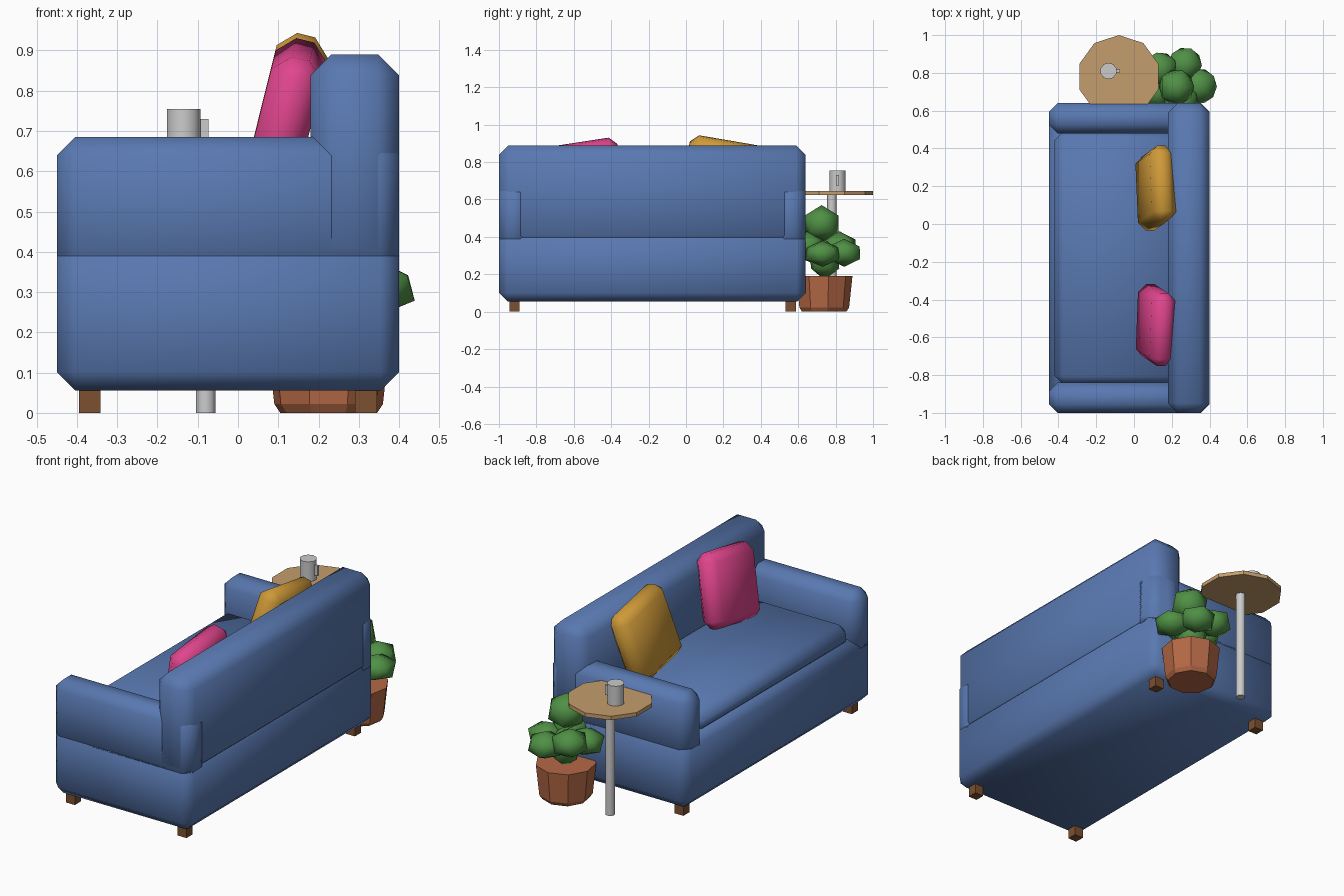
import bpy, math

if "Cube" in bpy.data.objects:
    bpy.data.objects.remove(bpy.data.objects["Cube"])

def mat(name, r, g, b):
    m = bpy.data.materials.new(name)
    m.diffuse_color = (r, g, b, 1)
    m.use_nodes = True
    m.node_tree.nodes["Principled BSDF"].inputs["Base Color"].default_value = m.diffuse_color
    return m

BLUE = mat("blue_fabric", 0.10, 0.19, 0.44)
PINK = mat("pink_fabric", 0.75, 0.06, 0.27)
GOLD = mat("gold_fabric", 0.62, 0.32, 0.04)
WOOD = mat("dark_wood", 0.20, 0.08, 0.03)
TOP = mat("light_wood", 0.55, 0.34, 0.15)
CLAY = mat("clay", 0.46, 0.14, 0.06)
LEAF = mat("leaf", 0.08, 0.28, 0.06)

def finish(name, material, smooth=None):
    o = bpy.context.object
    o.name = name
    if material:
        o.data.materials.append(material)
    if smooth:
        bpy.ops.object.shade_smooth_by_angle(angle=math.radians(smooth))
    return o

def box(name, lo, hi, material, bevel=0.0, rot=(0, 0, 0)):
    """Box between two corners, with an optional one-step soft chamfer."""
    bpy.ops.mesh.primitive_cube_add(
        size=1, location=[(a + b) / 2 for a, b in zip(lo, hi)],
        rotation=[math.radians(a) for a in rot])
    bpy.context.object.scale = [b - a for a, b in zip(lo, hi)]
    bpy.ops.object.transform_apply(location=False, rotation=False, scale=True)
    o = finish(name, material)
    if bevel:
        m = o.modifiers.new("chamfer", 'BEVEL')
        m.width, m.segments = bevel, 1
        bpy.ops.object.modifier_apply(modifier=m.name)
        bpy.ops.object.shade_smooth_by_angle(angle=math.radians(60))
    return o

def cyl(name, x, y, z0, z1, r, sides, material=None, r_top=None, turn=0, smooth=None):
    bpy.ops.mesh.primitive_cone_add(
        vertices=sides, radius1=r, radius2=r if r_top is None else r_top,
        depth=z1 - z0, location=(x, y, (z0 + z1) / 2), rotation=(0, 0, math.radians(turn)))
    return finish(name, material, smooth)

# Sofa body
box("sofa_base", (-0.45, -1, 0.055), (0.40, 0.64, 0.435), BLUE, 0.046)
box("sofa_back", (0.18, -1, 0.355), (0.40, 0.64, 0.89), BLUE, 0.052)
for side, y in (("right", -1.0), ("left", 0.48)):
    box(side + "_arm", (-0.45, y, 0.335), (0.40, y + 0.16, 0.685), BLUE, 0.046)
box("seat_cushion", (-0.42, -0.85, 0.40), (0.22, 0.49, 0.525), BLUE, 0.045)

# Sofa feet
for x in (-0.368, 0.318):
    for y in (-0.918, 0.56):
        box("foot", (x - 0.027, y - 0.027, 0), (x + 0.027, y + 0.027, 0.07), WOOD)

# Leaning throw pillows
def pillow(name, x, y, z, size, roll, material):
    h = size / 2
    box(name, (x - 0.065, y - h, z - h), (x + 0.065, y + h, z + h), material,
        0.042, (roll, 14, 0))

pillow("pink_pillow", 0.115, -0.535, 0.715, 0.39, 9, PINK)
pillow("gold_pillow", 0.115, 0.19, 0.72, 0.40, -10, GOLD)

# Side table
cyl("table_post", -0.08, 0.78, 0, 0.63, 0.025, 10, smooth=40)
cyl("table_top", -0.08, 0.78, 0.623, 0.645, 0.22, 10, TOP)

# Mug with handle
cyl("mug", -0.135, 0.81, 0.645, 0.755, 0.044, 10, smooth=40)
box("mug_handle", (-0.10, 0.803, 0.675), (-0.073, 0.817, 0.73), None)

# Plant pot: tapered wall over a chamfered foot
cyl("pot_foot", 0.225, 0.735, 0, 0.022, 0.122, 9, CLAY, 0.137, smooth=30)
cyl("pot", 0.225, 0.735, 0.022, 0.19, 0.137, 9, CLAY, 0.155, smooth=30)

# Foliage: faceted clumps, flattened around a taller crown
clumps = [(0.225, 0.725, 0.47, 0.105, 0.10), (0.345, 0.73, 0.31, 0.105, 0.07),
          (0.27, 0.845, 0.315, 0.10, 0.075), (0.14, 0.82, 0.35, 0.10, 0.08),
          (0.12, 0.70, 0.32, 0.10, 0.075), (0.25, 0.65, 0.35, 0.10, 0.08),
          (0.225, 0.74, 0.28, 0.09, 0.11)]
for i, (x, y, z, r, rz) in enumerate(clumps):
    bpy.ops.mesh.primitive_ico_sphere_add(subdivisions=1, radius=1, location=(x, y, z),
                                          rotation=(0, 0, i * 0.6))
    bpy.context.object.scale = (r, r, rz)
    bpy.ops.object.transform_apply(location=False, rotation=False, scale=True)
    finish("leaf_clump", LEAF, 60)
